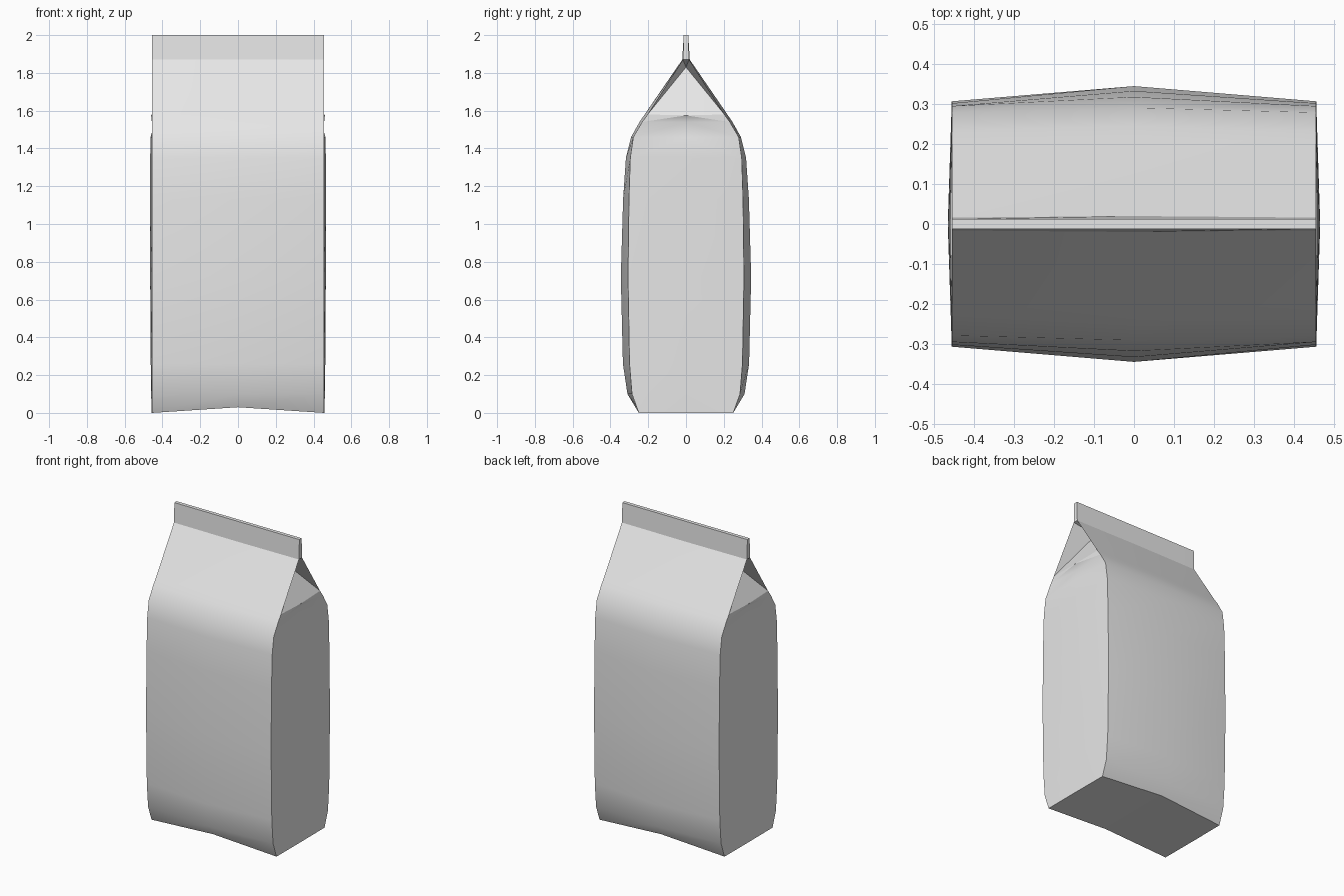
import bpy, bmesh, math

cube = bpy.data.objects.get("Cube")
if cube:
    bpy.data.objects.remove(cube)

W = 0.456          # half width of the bag
TOP = 2.0          # top of the seal

# Rows from the base up: height, half depth at the middle, half depth at the
# corners, half width at the middle of the gusset
ROWS = [
    (0.00, 0.26, 0.25, 0.457),
    (0.10, 0.31, 0.286, 0.46),
    (0.26, 0.334, 0.299, 0.462),
    (0.72, 0.345, 0.307, 0.465),
    (1.13, 0.333, 0.302, 0.466),
    (1.35, 0.318, 0.295, 0.465),
    (1.46, 0.291, 0.279, 0.463),
    (1.54, 0.246, 0.232, 0.44),
    (1.58, 0.219, 0.203, 0.46),
    (1.87, 0.020, 0.016, 0.30),
]
LIFT = {0: 0.03}                      # raised middle of the base edge
GUSSET_Z = {8: 1.575, 9: 1.83}        # fold line and tucked-in tip


def ring(bm, i):
    """Eight points round the bag, from the left front corner."""
    z, mid, corner, side = ROWS[i]
    zm, zg = z + LIFT.get(i, 0), GUSSET_Z.get(i, z)
    pts = [(-W, -corner, z), (0, -mid, zm), (W, -corner, z), (side, 0, zg),
           (W, corner, z), (0, mid, zm), (-W, corner, z), (-side, 0, zg)]
    return [bm.verts.new(p) for p in pts]


bm = bmesh.new()
rings = [ring(bm, i) for i in range(len(ROWS))]

# Front, back and side walls; side quads are split so the gusset folds inward
for a, b in zip(rings, rings[1:]):
    for k in range(8):
        n = (k + 1) % 8
        if k in (2, 6):
            bm.faces.new((a[k], a[n], b[n]))
            bm.faces.new((a[k], b[n], b[k]))
        elif k in (3, 7):
            bm.faces.new((a[k], a[n], b[k]))
            bm.faces.new((a[n], b[n], b[k]))
        else:
            bm.faces.new((a[k], a[n], b[n], b[k]))

# Base, creased along the middle
base = rings[0]
bm.faces.new([base[k] for k in (1, 2, 3, 4, 5)])
bm.faces.new([base[k] for k in (5, 6, 7, 0, 1)])

# Flat seal across the top
top = rings[-1]
low = [top[k] for k in (0, 1, 2, 4, 5, 6)]
high = [bm.verts.new((v.co.x, math.copysign(0.012, v.co.y), TOP)) for v in low]
for k in range(6):
    n = (k + 1) % 6
    bm.faces.new((low[k], low[n], high[n], high[k]))
bm.faces.new(high)
bm.faces.new((top[2], top[3], top[4]))
bm.faces.new((top[6], top[7], top[0]))

bmesh.ops.recalc_face_normals(bm, faces=bm.faces)
mesh = bpy.data.meshes.new("pouch_bag")
bm.to_mesh(mesh)
bm.free()
bag = bpy.data.objects.new("pouch_bag", mesh)
bpy.context.collection.objects.link(bag)

# Plain grey wrapper
grey = bpy.data.materials.new("light_grey")
grey.use_nodes = True
color = (0.8, 0.8, 0.8, 1)
grey.diffuse_color = color
grey.node_tree.nodes["Principled BSDF"].inputs["Base Color"].default_value = color
mesh.materials.append(grey)

bpy.ops.object.select_all(action="DESELECT")
bag.select_set(True)
bpy.context.view_layer.objects.active = bag
bpy.ops.object.shade_smooth_by_angle(angle=math.radians(30))
